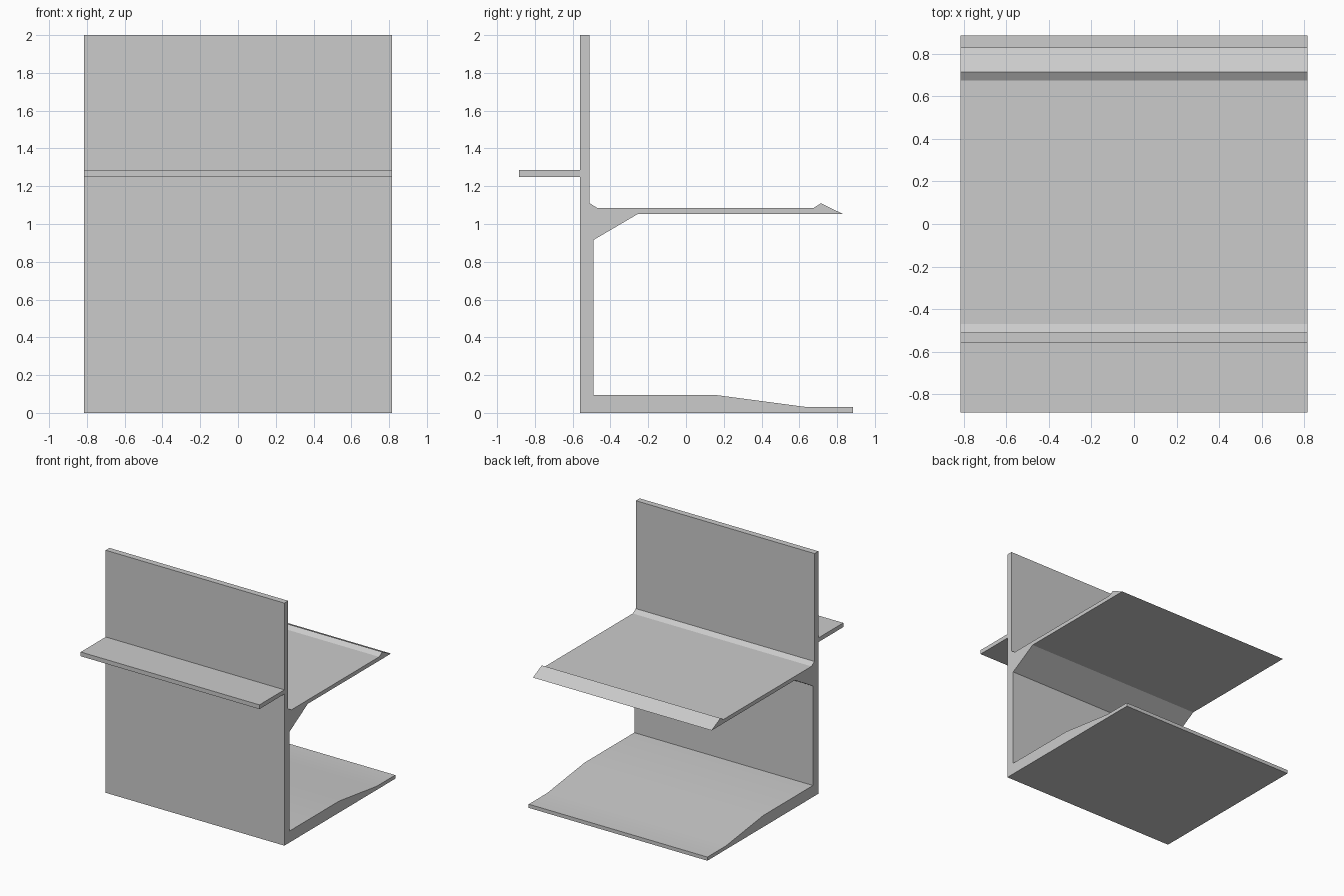
import bpy
import bmesh
import math

cube = bpy.data.objects.get("Cube")
if cube:
    bpy.data.objects.remove(cube, do_unlink=True)

HALF_WIDTH = 0.815

# Plain grey material
grey = bpy.data.materials.new("plain grey")
grey.use_nodes = True
colour = (0.6, 0.6, 0.6, 1)
grey.diffuse_color = colour
grey.node_tree.nodes["Principled BSDF"].inputs["Base Color"].default_value = colour


def extrude_profile(name, profile):
    """Extrude a side outline of (y, z) points across the full width."""
    bm = bmesh.new()
    side = bm.faces.new([bm.verts.new((-HALF_WIDTH, y, z)) for y, z in profile])
    new = bmesh.ops.extrude_face_region(bm, geom=[side], use_keep_orig=True)["geom"]
    verts = [v for v in new if isinstance(v, bmesh.types.BMVert)]
    bmesh.ops.translate(bm, verts=verts, vec=(2 * HALF_WIDTH, 0, 0))
    bmesh.ops.recalc_face_normals(bm, faces=bm.faces)
    mesh = bpy.data.meshes.new(name)
    bm.to_mesh(mesh)
    bm.free()
    mesh.materials.append(grey)
    obj = bpy.data.objects.new(name, mesh)
    bpy.context.collection.objects.link(obj)
    bpy.ops.object.select_all(action="DESELECT")
    obj.select_set(True)
    bpy.context.view_layer.objects.active = obj
    bpy.ops.object.shade_smooth_by_angle(angle=math.radians(20))
    return obj


# Side outline, anticlockwise from the front bottom corner
foot = [(-0.56, 0), (0.885, 0), (0.885, 0.03), (0.645, 0.03), (0.155, 0.095), (-0.49, 0.095)]
shelf_underside = [(-0.49, 0.915), (-0.255, 1.053), (0.83, 1.053)]
lipped_shelf_top = [(0.715, 1.11), (0.675, 1.085), (-0.47, 1.085), (-0.51, 1.11)]
wall_top = [(-0.51, 2), (-0.56, 2)]
front_ledge = [(-0.56, 1.285), (-0.885, 1.285), (-0.885, 1.25), (-0.56, 1.25)]

extrude_profile("shelf_bracket", foot + shelf_underside + lipped_shelf_top + wall_top + front_ledge)
